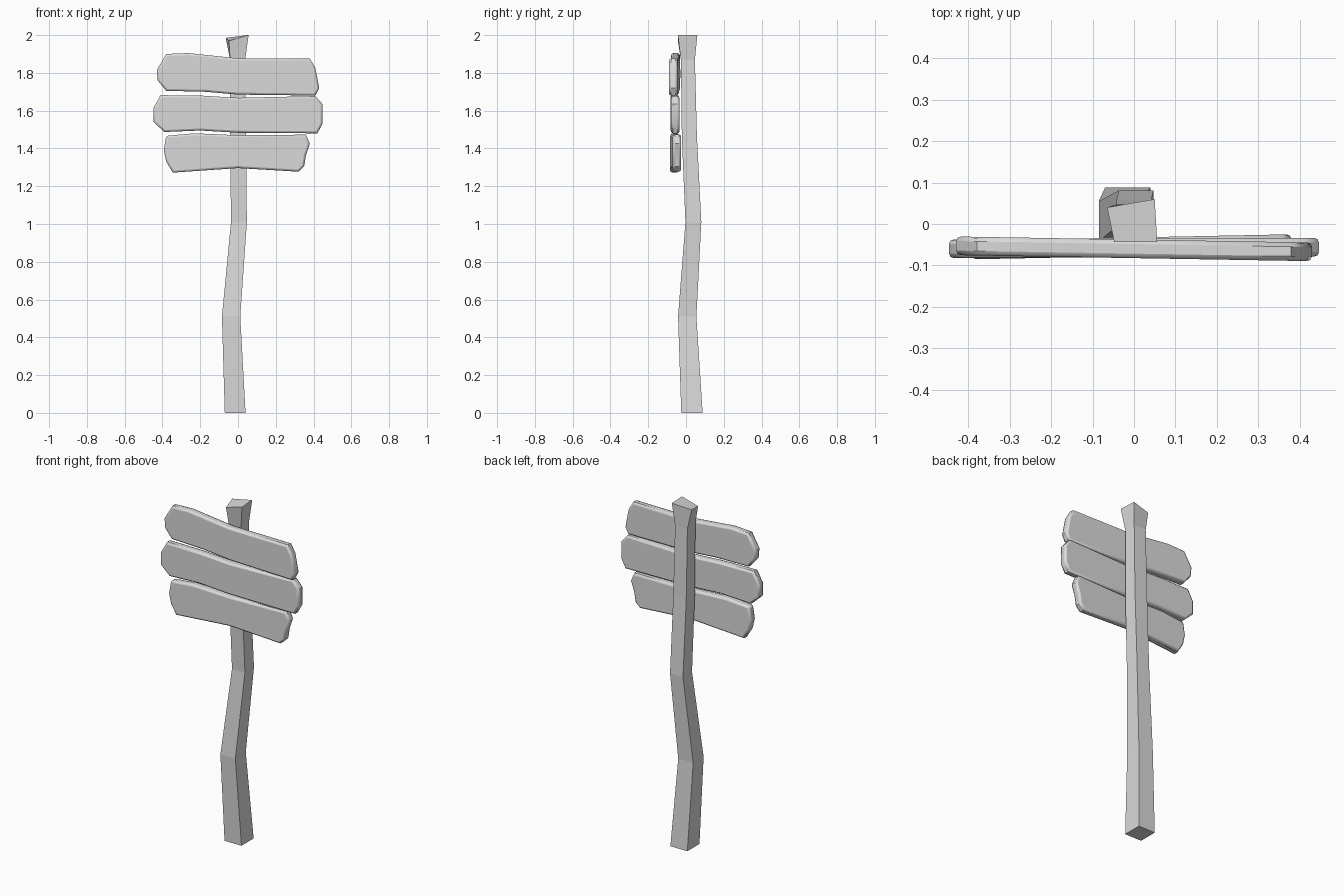
import bpy, bmesh, math

cube = bpy.data.objects.get("Cube")
if cube:
    bpy.data.objects.remove(cube)

GREY = (0.7, 0.7, 0.7, 1)
mat = bpy.data.materials.new("plain grey")
mat.use_nodes = True
mat.diffuse_color = GREY
mat.node_tree.nodes["Principled BSDF"].inputs["Base Color"].default_value = GREY


def loft(name, rings):
    """Bridge equal-length rings of points and cap both ends."""
    bm = bmesh.new()
    loops = [[bm.verts.new(p) for p in ring] for ring in rings]
    n = len(loops[0])
    for a, b in zip(loops, loops[1:]):
        for i in range(n):
            j = (i + 1) % n
            bm.faces.new((a[i], a[j], b[j], b[i]))
    bm.faces.new(loops[0])
    bm.faces.new(loops[-1])
    bmesh.ops.recalc_face_normals(bm, faces=bm.faces)
    mesh = bpy.data.meshes.new(name)
    bm.to_mesh(mesh)
    bm.free()
    mesh.materials.append(mat)
    obj = bpy.data.objects.new(name, mesh)
    bpy.context.collection.objects.link(obj)
    return obj


# Crooked square post: height, x range, y range of each section
sections = [
    (0, -0.07, 0.04, -0.025, 0.088),
    (0.51, -0.085, 0.012, -0.042, 0.055),
    (1.01, -0.037, 0.047, -0.003, 0.081),
    (1.46, -0.042, 0.042, -0.022, 0.058),
    (1.87, -0.042, 0.038, -0.027, 0.047),
]
rings = [[(x0, y0, z), (x1, y0, z), (x1, y1, z), (x0, y1, z)]
         for z, x0, x1, y0, y1 in sections]
# Flared, slightly twisted top
rings.append([(-0.048, -0.043, 1.97), (0.056, -0.043, 2.0),
              (0.05, 0.06, 2.0), (-0.065, 0.04, 1.985)])
loft("post", rings)


def board(name, outline, y, slope, thickness=0.045):
    """Plank from an x-z outline, turned a little about the post."""
    front = [(x, y + slope * x - thickness / 2, z) for x, z in outline]
    back = [(x, y + slope * x + thickness / 2, z) for x, z in outline]
    obj = loft(name, [front, back])
    bev = obj.modifiers.new("soft rim", "BEVEL")
    bev.width = 0.011
    bev.segments = 2
    bev.limit_method = "ANGLE"
    bev.angle_limit = math.radians(75)
    bpy.ops.object.select_all(action="DESELECT")
    obj.select_set(True)
    bpy.context.view_layer.objects.active = obj
    bpy.ops.object.shade_smooth_by_angle(angle=math.radians(35))


# Three uneven planks
board("top_board", [
    (-0.38, 1.90), (-0.265, 1.905), (0, 1.877), (0.38, 1.877),
    (0.41, 1.825), (0.43, 1.72), (0.41, 1.68), (0, 1.685),
    (-0.17, 1.70), (-0.38, 1.705), (-0.425, 1.76), (-0.43, 1.815)],
    -0.06, -0.017)
board("middle_board", [
    (-0.41, 1.682), (-0.2, 1.68), (0, 1.668), (0.41, 1.677),
    (0.447, 1.635), (0.447, 1.53), (0.42, 1.48), (0, 1.483),
    (-0.2, 1.495), (-0.39, 1.487), (-0.447, 1.54), (-0.447, 1.615)],
    -0.058, 0.004)
board("bottom_board", [
    (-0.38, 1.467), (-0.23, 1.48), (0, 1.47), (0.36, 1.473),
    (0.38, 1.425), (0.36, 1.365), (0.35, 1.305), (0.32, 1.277),
    (0, 1.296), (-0.345, 1.272), (-0.38, 1.33), (-0.393, 1.39)],
    -0.055, -0.02 * -1)
